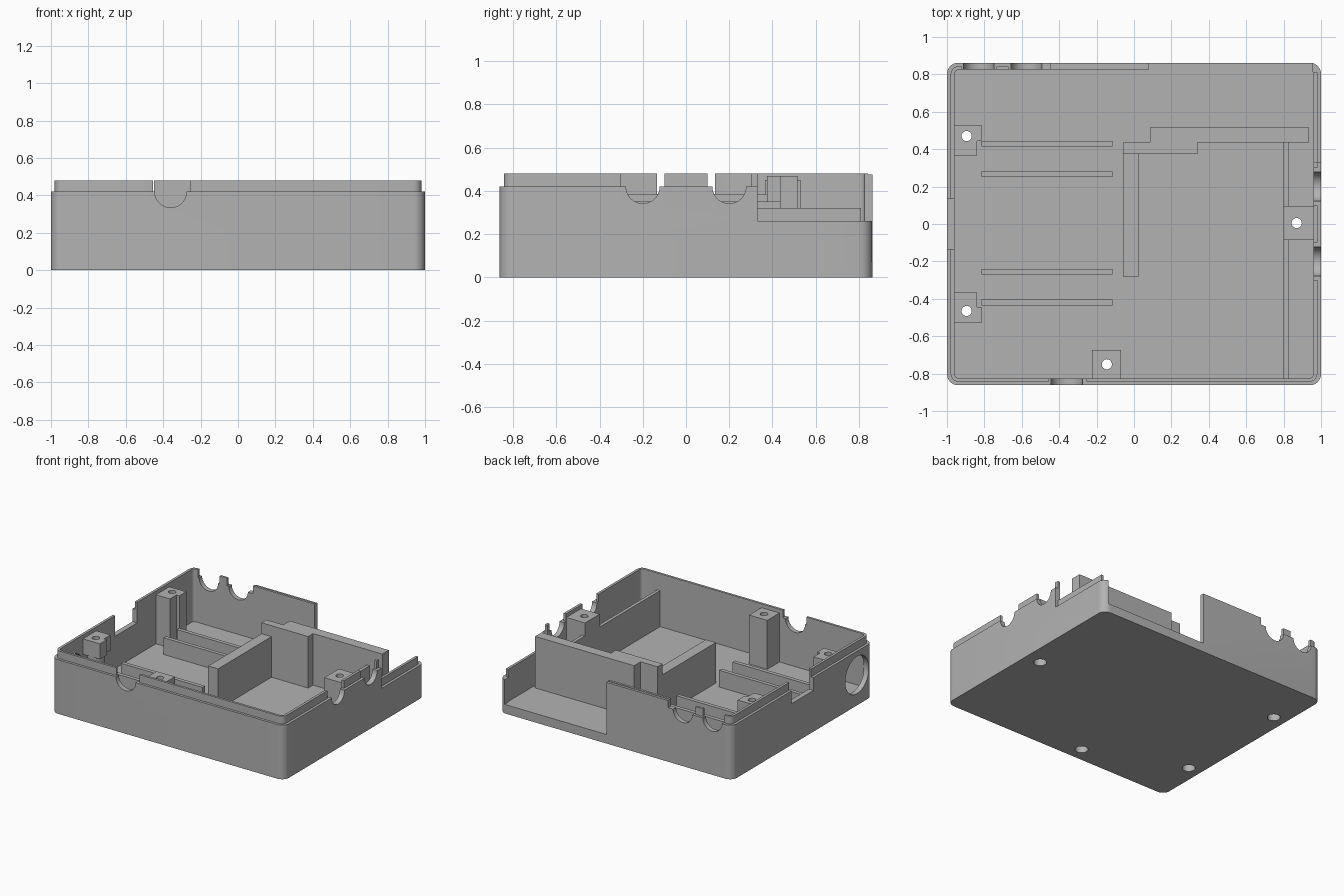
import bpy, math
from mathutils import Matrix

if "Cube" in bpy.data.objects:
    bpy.data.objects.remove(bpy.data.objects["Cube"], do_unlink=True)

grey = bpy.data.materials.new("plain_grey")
grey.use_nodes = True
grey.diffuse_color = (0.45, 0.45, 0.45, 1)
grey.node_tree.nodes["Principled BSDF"].inputs["Base Color"].default_value = (0.45, 0.45, 0.45, 1)


def prism(name, pts, z0, z1):
    """Extrude a counter-clockwise outline from z0 to z1."""
    n = len(pts)
    verts = [(x, y, z) for z in (z0, z1) for x, y in pts]
    faces = [list(range(n))[::-1], list(range(n, 2 * n))]
    faces += [(i, (i + 1) % n, (i + 1) % n + n, i + n) for i in range(n)]
    mesh = bpy.data.meshes.new(name)
    mesh.from_pydata(verts, [], faces)
    mesh.materials.append(grey)
    obj = bpy.data.objects.new(name, mesh)
    bpy.context.collection.objects.link(obj)
    return obj


def box(name, x0, x1, y0, y1, z0, z1):
    return prism(name, [(x0, y0), (x1, y0), (x1, y1), (x0, y1)], z0, z1)


def rounded(name, hx, hy, r, z0, z1):
    pts = []
    for k, (sx, sy) in enumerate([(1, 1), (-1, 1), (-1, -1), (1, -1)]):
        for i in range(9):
            a = math.pi / 2 * (k + i / 8)
            pts.append((sx * (hx - r) + r * math.cos(a), sy * (hy - r) + r * math.sin(a)))
    return prism(name, pts, z0, z1)


def cylinder(name, r, z0, z1, centre, axis="Z"):
    ring = [(r * math.cos(math.tau * i / 40), r * math.sin(math.tau * i / 40)) for i in range(40)]
    obj = prism(name, ring, z0, z1)
    turn = {"Z": Matrix(), "X": Matrix.Rotation(math.pi / 2, 4, "Y"),
            "Y": Matrix.Rotation(math.pi / 2, 4, "X")}[axis]
    obj.data.transform(Matrix.Translation(centre) @ turn)
    return obj


def cut(target, cutters):
    for c in cutters:
        mod = target.modifiers.new("cut", "BOOLEAN")
        mod.operation, mod.solver, mod.object = "DIFFERENCE", "EXACT", c
        bpy.context.view_layer.objects.active = target
        bpy.ops.object.modifier_apply(modifier=mod.name)


FLOOR, RIM, LIP = 0.07, 0.42, 0.48

# Cutters shared by the shell and the lip
cavity = rounded("cavity_cutter", 0.96, 0.825, 0.025, FLOOR, 1)
corner_cut = box("corner_cutter", 0.9, 1.1, 0.33, 0.95, 0.26, 1)
back_cut = box("back_opening_cutter", 0.08, 0.955, 0.8, 0.95, FLOOR, 1)
side_cut = box("side_notch_cutter", -1.1, -0.9, -0.135, 0.135, 0.32, 1)
openings = [cavity, corner_cut, back_cut, side_cut]

# Cable notches, round port and screw bores
notches = [cylinder("notch_cutter", 0.085, -0.1, 0.1, (-0.36, -0.86, RIM), "Y")]
notches += [cylinder("notch_cutter", 0.078, -0.1, 0.1, (1, y, RIM), "X") for y in (-0.2, 0.2)]
notches += [cylinder("notch_cutter", 0.082, -0.1, 0.1, (x, 0.86, RIM), "Y") for x in (-0.83, -0.575)]
port = cylinder("port_cutter", 0.145, -0.1, 0.1, (-1, -0.67, 0.235), "X")
screws = [(-0.895, 0.47), (-0.895, -0.465), (0.87, 0.005), (-0.145, -0.75)]
bores = []
for x, y in screws:
    bores.append(cylinder("screw_cutter", 0.027, -0.1, 0.6, (x, y, 0)))
    bores.append(cylinder("bore_cutter", 0.046, -0.1, 0.34, (x, y, 0)))

# Tray with rounded corners
shell = rounded("shell", 1, 0.862, 0.06, 0, RIM)
cut(shell, openings + notches + [port] + bores)

# Thin lip rising from the inner half of the wall
lip = rounded("lip", 0.98, 0.843, 0.042, RIM, LIP)
gaps = [box("gap_cutter", -0.455, -0.255, -0.95, -0.8, 0.3, 1),
        box("gap_cutter", -0.92, -0.735, 0.8, 0.95, 0.3, 1),
        box("gap_cutter", -0.67, -0.45, 0.8, 0.95, 0.3, 1)]
gaps += [box("gap_cutter", 0.9, 1.1, y - 0.1, y + 0.1, 0.3, 1) for y in (-0.2, 0.2)]
cut(lip, openings + gaps)
box("low_side_lip", 0.96, 0.98, 0.33, 0.81, 0.26, 0.32)
box("raised_back_wall", -0.45, 0.08, 0.825, 0.862, RIM, 0.475)

# Screw posts
posts = []
for side, z0 in ((1, FLOOR), (-1, 0.33)):
    outline = [(-0.965, 0.53), (-0.965, 0.365), (-0.84, 0.365), (-0.84, 0.445), (-0.815, 0.445), (-0.815, 0.53)]
    pts = [(x, y * side) for x, y in outline][::side]
    posts.append(prism("right_post", pts, z0, 0.45))
posts.append(cylinder("right_post_leg", 0.06, FLOOR, 0.33, (-0.895, -0.465, 0)))
posts.append(box("left_post", 0.8, 0.96, -0.085, 0.095, FLOOR, 0.45))
posts.append(box("front_post", -0.225, -0.07, -0.825, -0.675, FLOOR, 0.45))
for p in posts:
    cut(p, bores)

# Support ribs on the floor
for y in (0.43, 0.265, -0.255, -0.42):
    box("support_rib", -0.815, -0.115, y - 0.015, y + 0.015, FLOOR, 0.2)
box("left_rib", 0.8, 0.825, -0.825, 0.435, FLOOR, 0.35)

# Inner partition
box("partition_long", -0.06, 0.025, -0.28, 0.375, FLOOR, 0.385)
prism("partition_stepped", [(-0.06, 0.375), (0.34, 0.375), (0.34, 0.435), (0.935, 0.435),
                            (0.935, 0.515), (0.085, 0.515), (0.085, 0.435), (-0.06, 0.435)], FLOOR, 0.47)

# Remove the cutters and shade the curved faces
for obj in list(bpy.data.objects):
    if "_cutter" in obj.name:
        bpy.data.objects.remove(obj, do_unlink=True)
bpy.ops.object.select_all(action="DESELECT")
for obj in [shell, lip] + posts:
    obj.select_set(True)
bpy.context.view_layer.objects.active = shell
bpy.ops.object.shade_smooth_by_angle(angle=math.radians(30))
